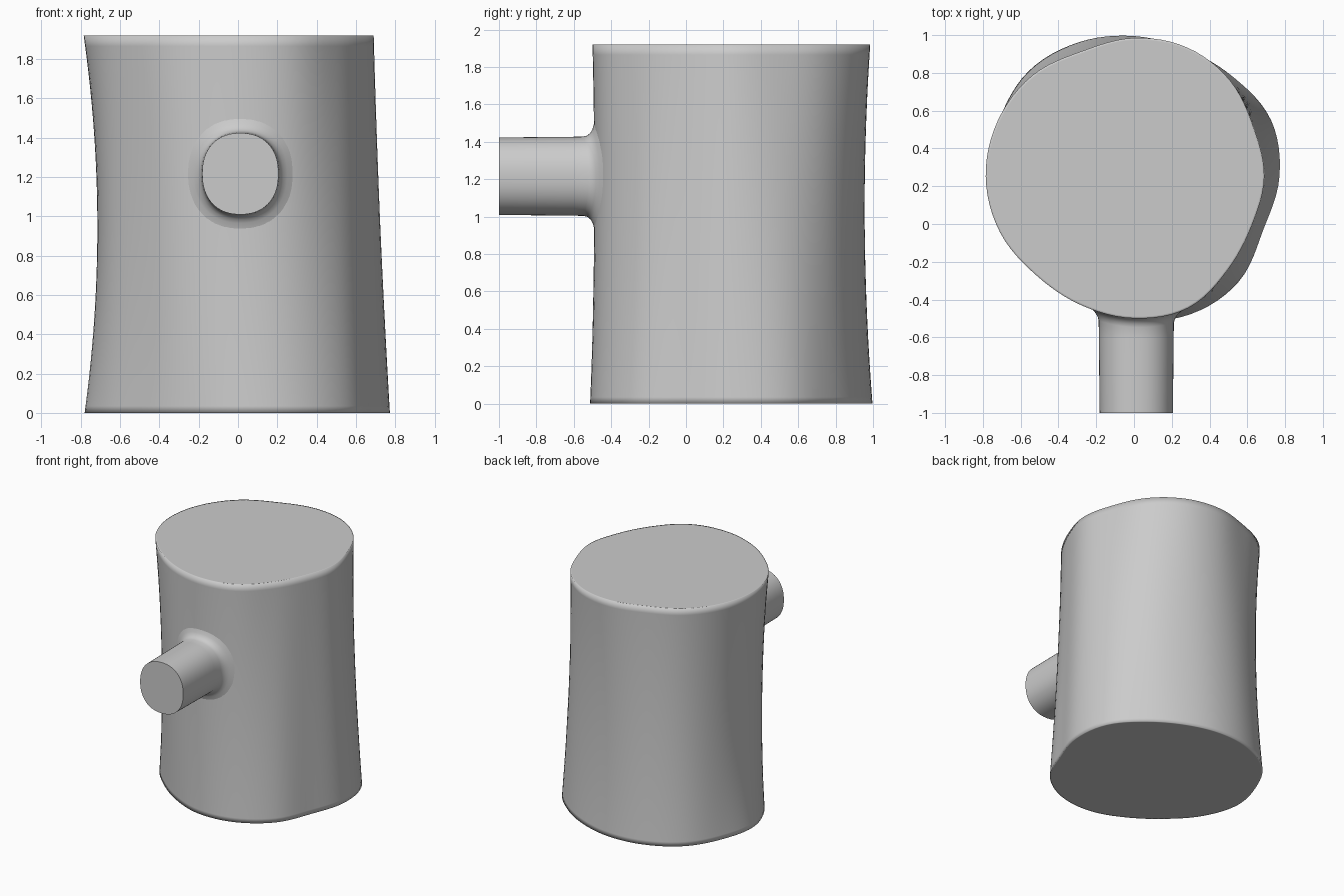
import bpy, bmesh, math
from math import sin, cos, pi

if "Cube" in bpy.data.objects:
    bpy.data.objects.remove(bpy.data.objects["Cube"])

CY, H = 0.25, 1.92          # trunk axis (y) and height
N = 96
# Trunk radii every 22.5 degrees counter-clockwise from +x
BOTTOM = [.77, .785, .745, .73, .745, .77, .79, .775, .78, .74, .70, .71, .757, .787, .785, .74]
MIDDLE = [.723, .725, .715, .70, .705, .72, .74, .73, .715, .715, .70, .72, .74, .75, .73, .70]
TOP = [.69, .685, .72, .74, .735, .72, .76, .78, .785, .768, .735, .735, .75, .752, .70, .675]


def around(vals, ang):
    """Smooth periodic interpolation of the radius list."""
    t = (ang / (2 * pi) * 16) % 16
    i = int(t)
    f = t - i
    a, b, c, d = (vals[(i + k) % 16] for k in (-1, 0, 1, 2))
    return b + .5 * f * (c - a + f * (2*a - 5*b + 4*c - d + f * (3*(b - c) + d - a)))


def radius(ang, z):
    """Quadratic blend through the bottom, middle and top sections."""
    u = z / H
    return (around(BOTTOM, ang) * (1 - u) * (1 - 2*u)
            + around(MIDDLE, ang) * 4 * u * (1 - u)
            + around(TOP, ang) * u * (2*u - 1))


def front_y(x, z):
    """Y of the trunk's front surface at x, z."""
    y = -.5
    for _ in range(6):
        r = radius(math.atan2(y - CY, x), z)
        y = CY - math.sqrt(r*r - x*x)
    return y


def loft(name, rings, cap_start, cap_end):
    bm = bmesh.new()
    loops = [[bm.verts.new(p) for p in ring] for ring in rings]
    for a, b in zip(loops, loops[1:]):
        n = len(a)
        for i in range(n):
            j = (i + 1) % n
            bm.faces.new((a[i], a[j], b[j], b[i]))
    if cap_start:
        bm.faces.new(loops[0][::-1])
    if cap_end:
        bm.faces.new(loops[-1])
    for f in bm.faces:
        f.smooth = True
    me = bpy.data.meshes.new(name)
    bm.to_mesh(me)
    bm.free()
    ob = bpy.data.objects.new(name, me)
    bpy.context.collection.objects.link(ob)
    return ob


# Trunk: wobbly rings, with small inset rings for soft cap edges
def trunk_ring(z, s=1.0):
    angs = [2*pi*i/N for i in range(N)]
    return [(s*radius(a, z)*cos(a), CY + s*radius(a, z)*sin(a), z) for a in angs]


levels = [0, .035] + [.1 + i * .086 for i in range(21)] + [1.865, H]
rings = [trunk_ring(0, .985)] + [trunk_ring(z) for z in levels] + [trunk_ring(H, .985)]
loft("trunk", rings, True, True)


# Branch stub: rounded section flaring into the trunk surface
def branch_ring(grow, gap=None, y=None):
    pts = []
    for i in range(64):
        a = 2*pi*i/64
        k = (abs(cos(a))**2.25 + abs(sin(a))**2.25) ** (-1/2.25)
        x = .012 + (.196 + grow) * k * cos(a)
        z = 1.216 + (.209 + grow) * k * sin(a)
        pts.append((x, y if y is not None else front_y(x, z) - gap, z))
    return pts


flare = [(.085, -.006), (.066, .001), (.042, .008), (.022, .02), (.009, .036), (.003, .055)]
rings = [branch_ring(g, d) for g, d in flare]
rings += [branch_ring(.002, y=-.6), branch_ring(0, y=-.8), branch_ring(-.002, y=-1.0)]
branch = loft("branch_stub", rings, False, True)
bpy.context.view_layer.objects.active = branch
branch.select_set(True)
bpy.ops.object.shade_smooth_by_angle(angle=math.radians(50))
